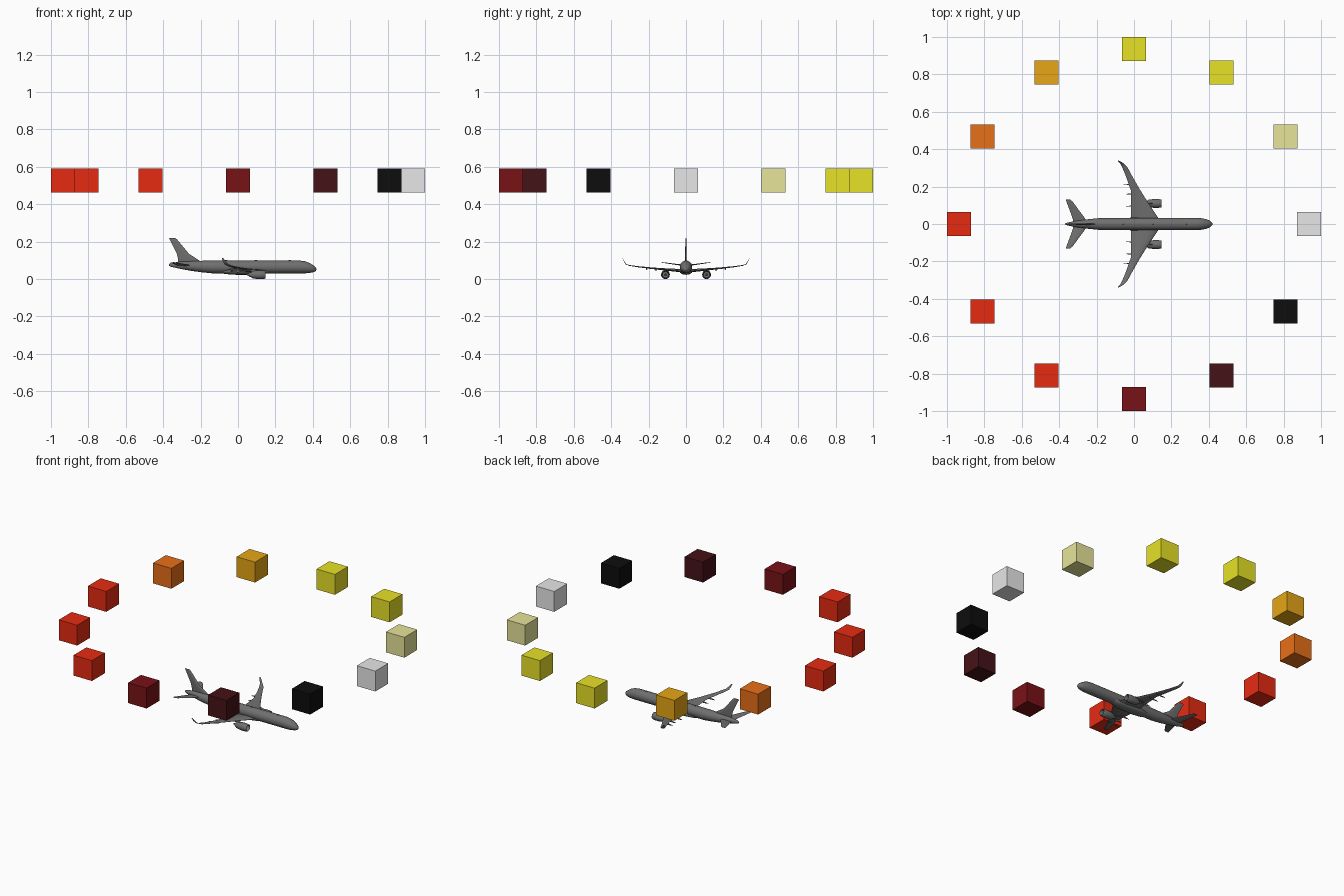
import bpy, bmesh, math
from mathutils import Vector

cube = bpy.data.objects.get("Cube")
if cube:
    bpy.data.objects.remove(cube, do_unlink=True)


def material(name, r, g, b):
    m = bpy.data.materials.new(name)
    m.use_nodes = True
    m.diffuse_color = (r, g, b, 1)
    m.node_tree.nodes["Principled BSDF"].inputs["Base Color"].default_value = (r, g, b, 1)
    return m


grey = material("aircraft grey", 0.16, 0.16, 0.16)
white = material("white", 0.8, 0.8, 0.8)
cream = material("pale yellow", 0.8, 0.78, 0.32)
yellow = material("yellow", 0.8, 0.76, 0.02)
amber = material("amber", 0.8, 0.38, 0.008)
orange = material("orange", 0.8, 0.16, 0.009)
red = material("red", 0.8, 0.024, 0.006)
crimson = material("dark red", 0.19, 0.006, 0.008)
maroon = material("maroon", 0.06, 0.006, 0.008)
black = material("black", 0.004, 0.004, 0.004)


def finish(name, bm, mat, smooth=None):
    bmesh.ops.recalc_face_normals(bm, faces=bm.faces)
    mesh = bpy.data.meshes.new(name)
    bm.to_mesh(mesh)
    bm.free()
    mesh.materials.append(mat)
    obj = bpy.data.objects.new(name, mesh)
    bpy.context.collection.objects.link(obj)
    if smooth:
        bpy.ops.object.select_all(action="DESELECT")
        obj.select_set(True)
        bpy.context.view_layer.objects.active = obj
        bpy.ops.object.shade_smooth_by_angle(angle=math.radians(smooth))
    return obj


def loft(name, rings, smooth=40):
    """Skin a row of closed rings and cap both ends."""
    bm = bmesh.new()
    loops = [[bm.verts.new(p) for p in ring] for ring in rings]
    n = len(loops[0])
    for a, b in zip(loops, loops[1:]):
        for i in range(n):
            bm.faces.new((a[i], a[(i + 1) % n], b[(i + 1) % n], b[i]))
    bm.faces.new(loops[0])
    bm.faces.new(loops[-1])
    return finish(name, bm, grey, smooth)


def body(name, stations, y=0, n=24):
    """Elliptical sections along x: (x, centre height, half width, half height)."""
    angles = [math.tau * i / n for i in range(n)]
    return loft(name, [[(x, y + w * math.cos(a), z + h * math.sin(a)) for a in angles]
                       for x, z, w, h in stations])


# Chord fraction and thickness fraction around an aerofoil
FOIL = [(0, 0), (.06, .55), (.3, 1), (.65, .65), (1, .06),
        (1, -.06), (.65, -.45), (.3, -.7), (.06, -.45)]


def foil(name, stations, side=1):
    """Aerofoil sections: (leading x, trailing x, y, z, half thickness, lean degrees)."""
    rings = []
    for le, te, y, z, t, lean in stations:
        c, s = math.cos(math.radians(lean)), math.sin(math.radians(lean))
        rings.append([(le + (te - le) * u, side * (y - s * v * t), z + c * v * t)
                      for u, v in FOIL])
    return loft(name, rings, 50)


# Ring of twelve colour blocks, anticlockwise from +x
blocks = [white, cream, yellow, yellow, amber, orange,
          red, red, red, crimson, maroon, black]
for i, mat in enumerate(blocks):
    a = math.tau * i / len(blocks)
    bm = bmesh.new()
    bmesh.ops.create_cube(bm, size=0.128)
    bmesh.ops.translate(bm, verts=bm.verts,
                        vec=Vector((0.936 * math.cos(a), 0.936 * math.sin(a), 0.528)))
    finish(f"colour_block_{i + 1}", bm, mat)

# Fuselage from tail cone to nose
body("fuselage", [
    (-.368, .076, .003, .005), (-.355, .076, .008, .011), (-.31, .074, .017, .019),
    (-.25, .070, .025, .026), (-.19, .067, .031, .031), (-.14, .065, .033, .034),
    (.33, .065, .033, .034), (.36, .063, .031, .032), (.385, .059, .026, .026),
    (.403, .055, .019, .018), (.414, .053, .011, .011), (.42, .052, .002, .002)])
body("belly_fairing", [
    (-.11, .045, .008, .006), (-.07, .043, .027, .016), (-.01, .043, .035, .02),
    (.10, .043, .035, .02), (.15, .044, .026, .015), (.19, .046, .008, .006)])

# Vertical tail with dorsal fillet
foil("tail_fin", [(-.19, -.32, 0, .085, .003, 90), (-.215, -.32, 0, .105, .005, 90),
                  (-.262, -.327, 0, .135, .005, 90), (-.327, -.366, 0, .213, .003, 90),
                  (-.337, -.37, 0, .22, .001, 90)])

# Small aerials on the spine
for i, x in enumerate((.28, .1, -.06)):
    foil(f"aerial_{i + 1}", [(x + .012, x - .012, 0, .096, .002, 90),
                             (x, x - .01, 0, .103, .001, 90)])

# Engine outline: distance forward and radius, inner duct then outer cowl
NACELLE = [(.122, 0), (.122, .016), (.14, .0175), (.148, .0195), (.146, .021),
           (.13, .0235), (.105, .0235), (.08, .020), (.073, .018),
           (.076, .014), (.062, .0115), (.06, .009), (.044, .001)]

for side, label in ((1, "left"), (-1, "right")):
    foil(f"{label}_wing", [
        (.145, -.015, .01, .042, .011, 0), (.128, -.015, .035, .044, .010, 0),
        (.075, -.015, .115, .051, .007, 0), (.034, -.017, .18, .057, .005, 0),
        (-.012, -.045, .26, .066, .0035, 0), (-.036, -.064, .305, .073, .0025, 10),
        (-.052, -.073, .322, .080, .002, 50), (-.066, -.081, .331, .094, .0015, 70),
        (-.079, -.087, .338, .112, .0008, 75)], side)
    foil(f"{label}_tailplane", [
        (-.245, -.325, .005, .072, .005, 0), (-.262, -.328, .03, .075, .004, 0),
        (-.33, -.362, .122, .088, .002, 0), (-.341, -.365, .13, .089, .001, 0)], side)

    # Engine, spun around its own axis
    bm = bmesh.new()
    verts = [bm.verts.new((x, 0, r)) for x, r in NACELLE]
    edges = [bm.edges.new(pair) for pair in zip(verts, verts[1:])]
    bmesh.ops.spin(bm, geom=verts + edges, cent=(0, 0, 0), axis=(1, 0, 0),
                   angle=math.tau, steps=24, use_duplicate=False)
    bmesh.ops.remove_doubles(bm, verts=bm.verts, dist=0.00005)
    bmesh.ops.translate(bm, verts=bm.verts, vec=Vector((0, side * .11, .0235)))
    finish(f"{label}_engine", bm, grey, 40)
    body(f"{label}_engine_spinner", [(.12, .0235, .006, .006), (.13, .0235, .004, .004),
                                     (.136, .0235, .0005, .0005)], side * .11, 12)
    foil(f"{label}_engine_pylon", [(.115, .02, .11, .04, .004, 90),
                                   (.085, .01, .11, .054, .003, 90)], side)

    # Flap track fairings trailing behind the wing
    for i, (y, x, z) in enumerate(((.095, -.012, .044), (.16, -.014, .05), (.21, -.026, .056))):
        body(f"{label}_flap_fairing_{i + 1}", [
            (x - .03, z - .004, .0006, .0008), (x - .012, z - .003, .0026, .004),
            (x + .015, z - .003, .003, .005), (x + .04, z, .0006, .001)], side * y, 10)
